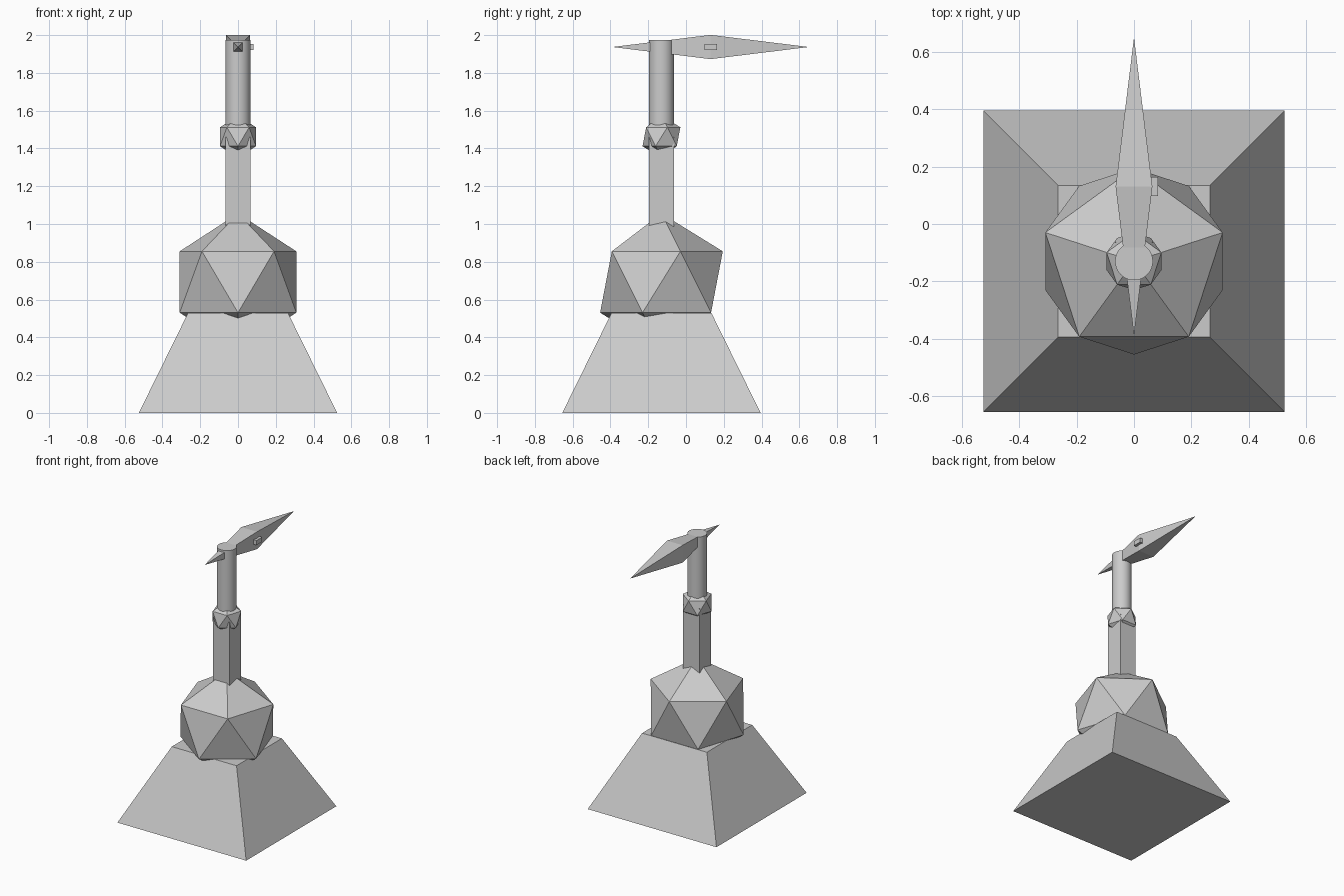
import bpy
from math import pi

if "Cube" in bpy.data.objects:
    bpy.data.objects.remove(bpy.data.objects["Cube"], do_unlink=True)

AXIS_Y = -0.13  # the tower's vertical axis
BLADE_Y, BLADE_Z = 0.13, 1.937
ROOT2 = 2 ** 0.5

grey = bpy.data.materials.new("plain grey")
grey.use_nodes = True
grey.diffuse_color = (0.6, 0.6, 0.6, 1)
grey.node_tree.nodes["Principled BSDF"].inputs["Base Color"].default_value = (0.6, 0.6, 0.6, 1)


def finish(name):
    obj = bpy.context.object
    obj.name = name
    obj.data.materials.append(grey)
    return obj


def box(name, center, size):
    bpy.ops.mesh.primitive_cube_add(size=1, location=center)
    obj = finish(name)
    obj.scale = size
    return obj


def square_taper(name, half_bottom, half_top, depth, center, tilt=0):
    """Four-sided frustum or pyramid with sides square to the axes."""
    bpy.ops.mesh.primitive_cone_add(vertices=4, radius1=half_bottom * ROOT2,
                                    radius2=half_top * ROOT2, depth=depth)
    obj = finish(name)
    bpy.ops.transform.rotate(value=pi / 4, orient_axis='Z')
    bpy.ops.object.transform_apply(location=False, rotation=True, scale=False)
    obj.rotation_euler.x = tilt
    obj.location = center
    return obj


def icosahedron(name, radius, z):
    bpy.ops.mesh.primitive_ico_sphere_add(subdivisions=1, radius=radius,
                                          location=(0, AXIS_Y, z), rotation=(0, 0, pi / 2))
    return finish(name)


# Sloping foot
square_taper("base", 0.525, 0.264, 0.53, (0, AXIS_Y, 0.265))

# Faceted body and collar
icosahedron("body", 0.363, 0.693)
icosahedron("collar", 0.112, 1.462)

# Square lower post and round upper post
box("lower_post", (0, AXIS_Y, 1.21), (0.134, 0.134, 0.5))
bpy.ops.mesh.primitive_cylinder_add(vertices=32, radius=0.066, depth=0.515,
                                    location=(0, AXIS_Y, 1.7175))
finish("upper_post")
bpy.ops.object.shade_smooth_by_angle()

# Long double-pointed blade: two pyramids base to base
for name, side in (("blade_front", -1), ("blade_back", 1)):
    pyramid = square_taper(name, 0.064, 0, 0.52,
                           (0, BLADE_Y + side * 0.26, BLADE_Z), -side * pi / 2)
    # The joined bases are internal, so leave them open
    mesh = pyramid.data
    import bmesh
    bm = bmesh.new()
    bm.from_mesh(mesh)
    bmesh.ops.delete(bm, geom=[f for f in bm.faces if len(f.verts) == 4], context='FACES_ONLY')
    bm.to_mesh(mesh)
    bm.free()

# Small block on the blade's left flank
box("side_block", (0.062, BLADE_Y, BLADE_Z), (0.042, 0.066, 0.034))
